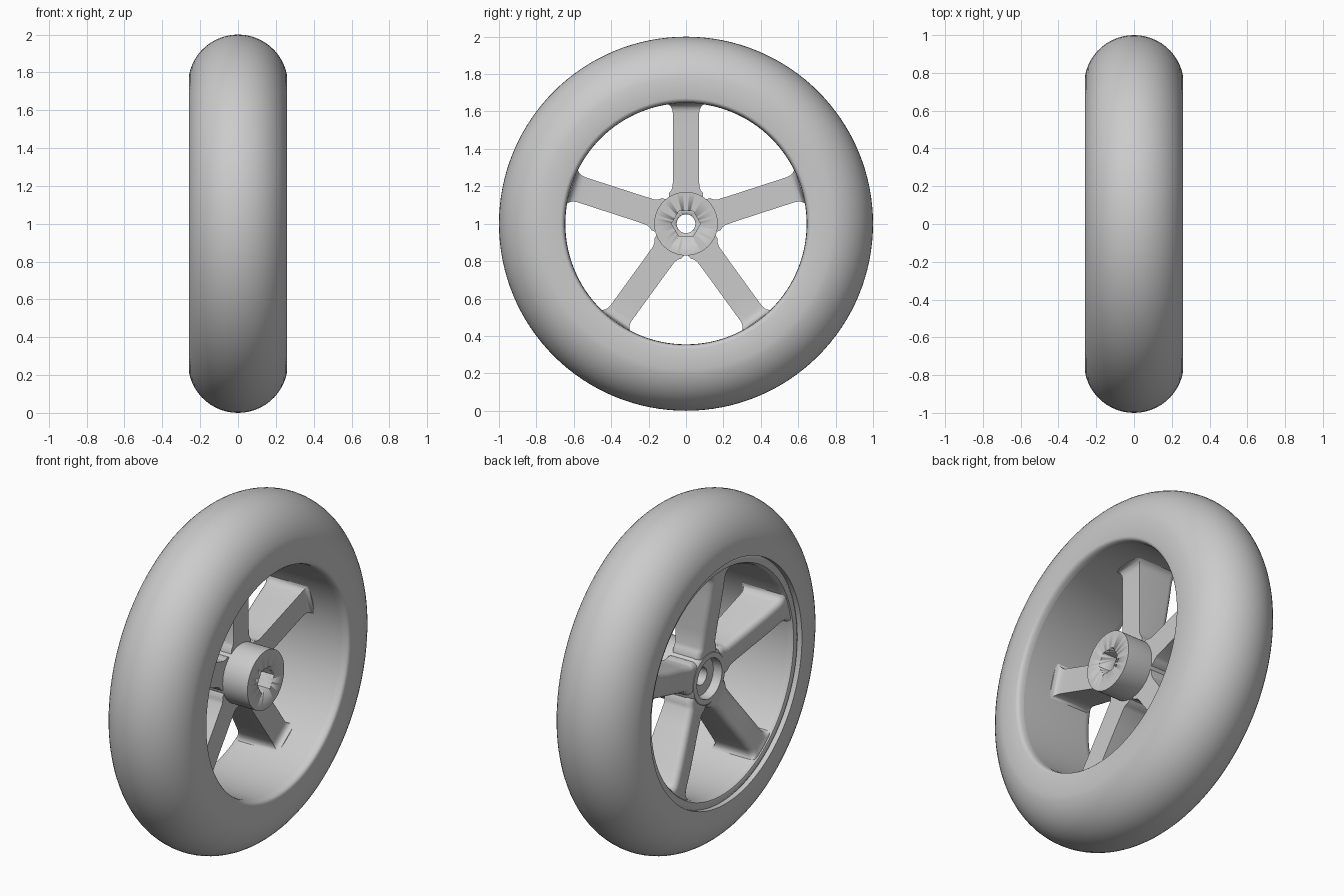
import bpy, bmesh, math
from mathutils import Matrix

if "Cube" in bpy.data.objects:
    bpy.data.objects.remove(bpy.data.objects["Cube"])

AXLE = 1.0      # height of the wheel centre
GREY = (0.6, 0.6, 0.6, 1)

mat = bpy.data.materials.new("plain grey")
mat.use_nodes = True
mat.diffuse_color = GREY
mat.node_tree.nodes["Principled BSDF"].inputs["Base Color"].default_value = GREY


def finish(bm, name, angle=35):
    """Turn a bmesh into a smooth shaded object at axle height."""
    bmesh.ops.recalc_face_normals(bm, faces=bm.faces)
    mesh = bpy.data.meshes.new(name)
    bm.to_mesh(mesh)
    bm.free()
    mesh.transform(Matrix.Translation((0, 0, AXLE)))
    mesh.materials.append(mat)
    obj = bpy.data.objects.new(name, mesh)
    bpy.context.collection.objects.link(obj)
    bpy.ops.object.select_all(action="DESELECT")
    obj.select_set(True)
    bpy.context.view_layer.objects.active = obj
    bpy.ops.object.shade_smooth_by_angle(angle=math.radians(angle))
    return obj


def loft(bm, rings, closed=False):
    """Skin a row of equal vertex loops with quads."""
    rows = [[bm.verts.new(p) for p in ring] for ring in rings]
    n = len(rows[0])
    pairs = list(zip(rows, rows[1:]))
    if closed:
        pairs.append((rows[-1], rows[0]))
    for a, b in pairs:
        for i in range(n):
            j = (i + 1) % n
            bm.faces.new((a[i], a[j], b[j], b[i]))
    if not closed:
        bm.faces.new(rows[0])
        bm.faces.new(rows[-1])


def lathe(name, profile, segments=96):
    """Revolve a closed (x, radius) profile around the x axis."""
    bm = bmesh.new()
    turns = [math.tau * i / segments for i in range(segments)]
    rings = [[(x, r * math.sin(t), r * math.cos(t)) for t in turns]
             for x, r in profile]
    loft(bm, rings, closed=True)
    return finish(bm, name)


# Tyre: round tread, flat sidewalls and a soft inner lip on the +x side
sweep = math.radians(80)
tread = [(0.264 * math.sin(a), 0.736 + 0.264 * math.cos(a))
         for a in (sweep * (i / 12 - 1) for i in range(25))]
lathe("tyre", tread + [
    (0.26, 0.67), (0.257, 0.66), (0.25, 0.653), (0.235, 0.648),
    (0.22, 0.646), (0.22, 0.70), (-0.26, 0.70)], 128)

# Rim barrel with a rounded, slightly sunken edge on the -x side
lathe("rim", [
    (0.22, 0.70), (0.22, 0.646), (-0.2, 0.645), (-0.222, 0.648),
    (-0.236, 0.657), (-0.24, 0.67), (-0.24, 0.685), (-0.23, 0.70)], 128)

# Hub: axle bore, counterbore on the -x side
hub = lathe("hub", [
    (0.18, 0.05), (0.18, 0.17), (-0.11, 0.17), (-0.135, 0.162),
    (-0.15, 0.145), (-0.152, 0.115), (-0.10, 0.11), (-0.10, 0.05)], 64)

# Hexagonal socket cut into the +x face of the hub
bm = bmesh.new()
bmesh.ops.create_cone(bm, cap_ends=True, segments=6, radius1=0.077,
                      radius2=0.077, depth=0.2)
bmesh.ops.rotate(bm, verts=bm.verts, matrix=Matrix.Rotation(math.pi / 2, 3, "Y"))
point = max(bm.verts, key=lambda v: v.co.y).co
spin = math.atan2(point.z, point.y)
bmesh.ops.rotate(bm, verts=bm.verts, matrix=Matrix.Rotation(-spin, 3, "X"))
bmesh.ops.translate(bm, verts=bm.verts, vec=(0.18, 0, 0))
cutter = finish(bm, "socket_cutter")
cut = hub.modifiers.new("socket", "BOOLEAN")
cut.operation = "DIFFERENCE"
cut.solver = "EXACT"
cut.object = cutter
bpy.context.view_layer.objects.active = hub
bpy.ops.object.modifier_apply(modifier=cut.name)
bpy.data.objects.remove(cutter)


# Spokes: rounded on the -x side, flaring into hub and rim
def section(r, half, front, back):
    """Cross-section loop at radius r: flat +x face, rounded -x corners."""
    c = 0.035
    side = [(back, half)]
    for k in range(6):
        a = math.pi / 2 * k / 5
        side.append((front + c - c * math.sin(a), half - c + c * math.cos(a)))
    return ([(x, y, r) for x, y in side]
            + [(x, -y, r) for x, y in reversed(side)])


# radius, half width, -x face, +x face
stations = [
    (0.13, 0.092, -0.147, 0.02), (0.165, 0.09, -0.149, 0.02),
    (0.18, 0.078, -0.152, 0.02), (0.20, 0.071, -0.155, 0.02),
    (0.30, 0.07, -0.172, 0.02), (0.40, 0.07, -0.19, 0.02),
    (0.50, 0.07, -0.207, 0.02), (0.59, 0.07, -0.22, 0.02),
    (0.61, 0.073, -0.223, 0.022), (0.625, 0.08, -0.225, 0.028),
    (0.635, 0.09, -0.227, 0.038), (0.642, 0.105, -0.229, 0.05),
    (0.66, 0.11, -0.23, 0.055)]
for i in range(5):
    bm = bmesh.new()
    loft(bm, [section(*s) for s in stations])
    bmesh.ops.rotate(bm, verts=bm.verts,
                     matrix=Matrix.Rotation(math.tau * i / 5, 3, "X"))
    finish(bm, f"spoke_{i + 1}", 40)
